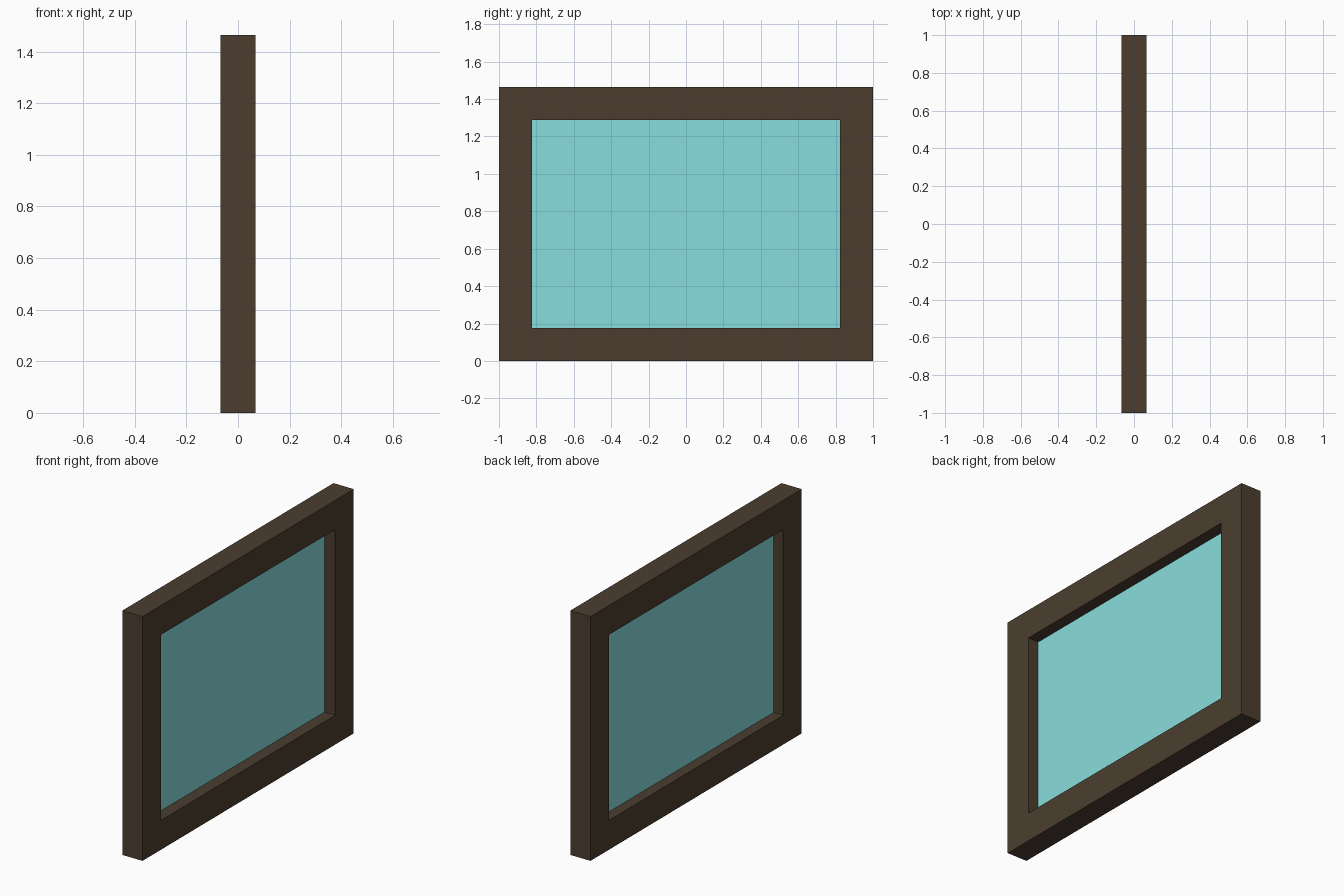
import bpy, bmesh

if "Cube" in bpy.data.objects:
    bpy.data.objects.remove(bpy.data.objects["Cube"])

HALF_D, HALF_W, HEIGHT = 0.067, 1.0, 1.464   # overall frame size
BORDER = 0.176                               # width of the frame bars
PANE_X = -0.004


def material(name, color):
    m = bpy.data.materials.new(name)
    m.diffuse_color = color
    m.use_nodes = True
    m.node_tree.nodes["Principled BSDF"].inputs["Base Color"].default_value = m.diffuse_color
    return m


def rect(bm, x, inset):
    """Four vertices of an upright rectangle at depth x."""
    w, lo, hi = HALF_W - inset, inset, HEIGHT - inset
    return [bm.verts.new((x, y, z)) for y, z in ((-w, lo), (w, lo), (w, hi), (-w, hi))]


def finish(bm, name, mat):
    mesh = bpy.data.meshes.new(name)
    bm.to_mesh(mesh)
    bm.free()
    mesh.materials.append(mat)
    obj = bpy.data.objects.new(name, mesh)
    bpy.context.collection.objects.link(obj)
    return obj


# Frame: rectangular section swept round the opening
bm = bmesh.new()
loops = [rect(bm, x, inset) for x, inset in
         ((HALF_D, 0), (HALF_D, BORDER), (-HALF_D, BORDER), (-HALF_D, 0))]
for i in range(4):
    a, b = loops[i], loops[(i + 1) % 4]
    for j in range(4):
        k = (j + 1) % 4
        bm.faces.new((a[j], a[k], b[k], b[j]))
bmesh.ops.recalc_face_normals(bm, faces=bm.faces)
finish(bm, "window_frame", material("dark_wood", (0.072, 0.048, 0.028, 1)))

# Glass: single flat sheet filling the opening
bm = bmesh.new()
bm.faces.new(rect(bm, PANE_X, BORDER))
finish(bm, "glass_pane", material("pale_glass", (0.246, 0.723, 0.723, 1)))
